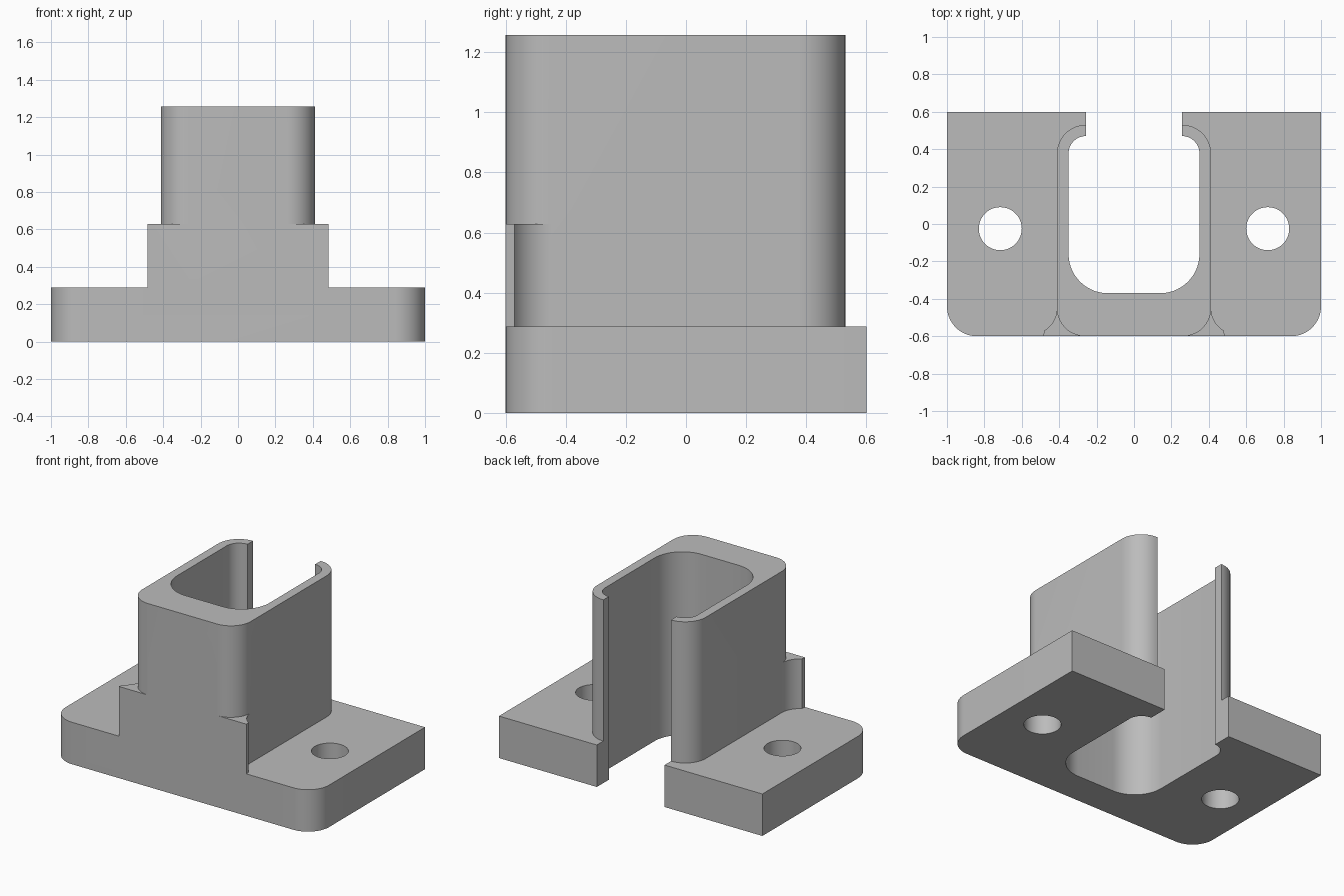
import bpy, bmesh
from math import cos, sin, radians

cube = bpy.data.objects.get("Cube")
if cube:
    bpy.data.objects.remove(cube, do_unlink=True)

grey = bpy.data.materials.new("plain grey")
grey.use_nodes = True
colour = (0.5, 0.5, 0.5, 1)
grey.diffuse_color = colour
grey.node_tree.nodes["Principled BSDF"].inputs["Base Color"].default_value = colour


def arc(cx, cy, r, start, end, steps=14):
    angles = [radians(start + (end - start) * i / steps) for i in range(steps + 1)]
    return [(cx + r * cos(a), cy + r * sin(a)) for a in angles]


def mirrored(half):
    """Close a half outline, given front to back, with its mirror image."""
    return half + [(-x, y) for x, y in reversed(half)]


def prism(name, outline, bottom, top):
    bm = bmesh.new()
    face = bm.faces.new([bm.verts.new((x, y, bottom)) for x, y in outline])
    new = bmesh.ops.extrude_face_region(bm, geom=[face])["geom"]
    moved = [v for v in new if isinstance(v, bmesh.types.BMVert)]
    bmesh.ops.translate(bm, verts=moved, vec=(0, 0, top - bottom))
    bmesh.ops.recalc_face_normals(bm, faces=bm.faces)
    mesh = bpy.data.meshes.new(name)
    bm.to_mesh(mesh)
    bm.free()
    mesh.materials.append(grey)
    obj = bpy.data.objects.new(name, mesh)
    bpy.context.collection.objects.link(obj)
    return obj


def combine(target, other, operation):
    bpy.context.view_layer.objects.active = target
    mod = target.modifiers.new(operation, "BOOLEAN")
    mod.operation = operation
    mod.solver = "EXACT"
    mod.object = other
    bpy.ops.object.modifier_apply(modifier=mod.name)
    bpy.data.objects.remove(other, do_unlink=True)


# Base plate with rounded front corners
body = prism("socket_bracket", mirrored(
    arc(0.84, -0.44, 0.16, -90, 0) + [(1, 0.6)]), 0, 0.288)

# Tower with rounded corners
tower = prism("tower", mirrored(
    arc(0.262, -0.45, 0.15, -90, 0) + arc(0.257, 0.375, 0.155, 0, 90)), 0.15, 1.257)
combine(body, tower, "UNION")

# Flared gussets at the front of the tower
gussets = prism("front_gussets", mirrored(
    [(0.485, -0.6)] + arc(0.552, -0.45, 0.14, 239, 180)), 0.15, 0.629)
combine(body, gussets, "UNION")

# Rounded socket, open through the back by a slot
socket = prism("socket_cutter", mirrored(
    arc(0.14, -0.16, 0.21, -90, 0) + arc(0.257, 0.377, 0.093, 0, 90)
    + [(0.257, 0.8)]), -0.2, 1.5)
combine(body, socket, "DIFFERENCE")

# Bolt holes
for side in (-1, 1):
    hole = prism("bolt_hole_cutter",
                 arc(side * 0.715, -0.025, 0.115, 0, 360, 48)[:-1], -0.2, 0.5)
    combine(body, hole, "DIFFERENCE")

# Smooth curved walls, keep the edges crisp
bpy.ops.object.select_all(action="DESELECT")
body.select_set(True)
bpy.context.view_layer.objects.active = body
bpy.ops.object.shade_smooth_by_angle(angle=radians(25))
